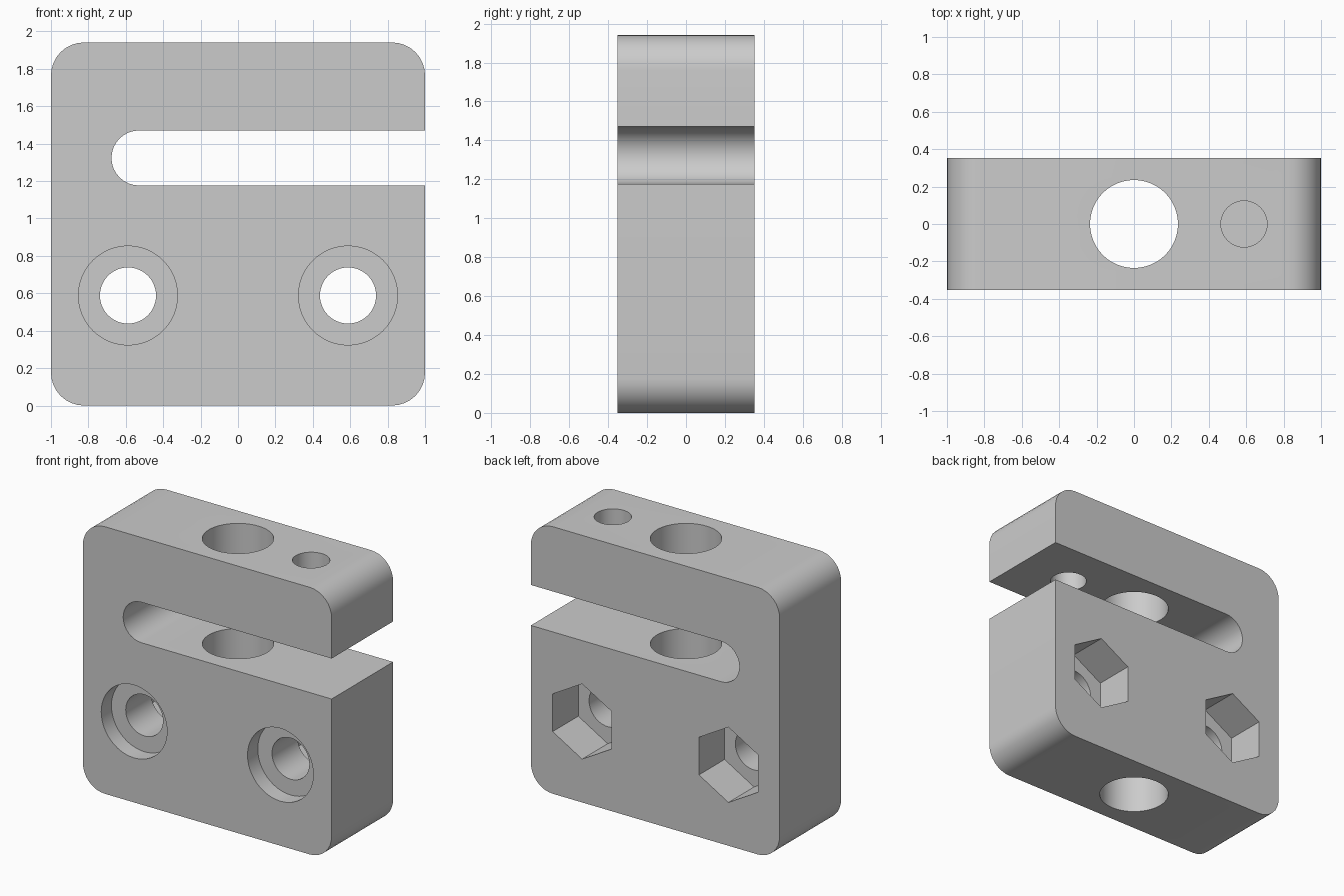
import bpy, bmesh
from math import sin, cos, radians

if "Cube" in bpy.data.objects:
    bpy.data.objects.remove(bpy.data.objects["Cube"])

MM = 2 / 34            # the block is 34 units wide
WIDTH, DEPTH, HEIGHT = 34 * MM, 12 * MM, 33 * MM
FRONT, BACK = -DEPTH / 2, DEPTH / 2
OVER = 0.1             # cutter overshoot past the surface


def arc(cx, cy, r, start, end, steps):
    """Points along an arc, angles in degrees."""
    angles = [radians(start + (end - start) * i / steps) for i in range(steps + 1)]
    return [(cx + r * cos(a), cy + r * sin(a)) for a in angles]


def polygon(cx, cy, r, sides):
    """Closed regular polygon with one corner pointing up."""
    return arc(cx, cy, r, 90, 450, sides)[:-1]


def prism(name, outline, lo, hi, axis):
    """Extrude a 2D outline between lo and hi along y or z."""
    bm = bmesh.new()

    def place(u, v, t):
        return (u, t, v) if axis == "y" else (u, v, t)

    base = bm.faces.new([bm.verts.new(place(u, v, lo)) for u, v in outline])
    top = bmesh.ops.extrude_face_region(bm, geom=[base])["geom"]
    bmesh.ops.translate(bm, verts=[g for g in top if isinstance(g, bmesh.types.BMVert)],
                        vec=place(0, 0, hi - lo))
    bmesh.ops.recalc_face_normals(bm, faces=bm.faces)
    mesh = bpy.data.meshes.new(name)
    bm.to_mesh(mesh)
    bm.free()
    obj = bpy.data.objects.new(name, mesh)
    bpy.context.collection.objects.link(obj)
    return obj


def cut(target, cutter):
    """Subtract the cutter and discard it."""
    bpy.context.view_layer.objects.active = target
    mod = target.modifiers.new("cut", "BOOLEAN")
    mod.operation, mod.solver, mod.object = "DIFFERENCE", "EXACT", cutter
    bpy.ops.object.modifier_apply(modifier=mod.name)
    bpy.data.objects.remove(cutter)


# Block outline: rounded corners, with a round-ended slot open on the left side
r = 3 * MM
x, z = WIDTH / 2 - r, HEIGHT - r
slot_low, slot_high = 20 * MM, 25 * MM
outline = (arc(-x, r, r, 180, 270, 8) + arc(x, r, r, 270, 360, 8)
           + [(WIDTH / 2, slot_low)]
           + arc(-9 * MM, (slot_low + slot_high) / 2, 2.5 * MM, 270, 90, 16)
           + [(WIDTH / 2, slot_high)]
           + arc(x, z, r, 0, 90, 8) + arc(-x, z, r, 90, 180, 8))
block = prism("clamp_block", outline, FRONT, BACK, "y")

# Vertical rod bore through everything, clamp screw hole through the upper arm only
cut(block, prism("rod_bore", polygon(0, 0, 4 * MM, 48), -OVER, HEIGHT + OVER, "z"))
cut(block, prism("clamp_hole", polygon(10 * MM, 0, 2.1 * MM, 40),
                 slot_low + 0.1, HEIGHT + OVER, "z"))

# Mounting bolt holes: round recess in front, hexagonal nut pocket behind
for side in (-1, 1):
    cx, cz = side * 10 * MM, 10 * MM
    cut(block, prism("bolt_hole", polygon(cx, cz, 2.55 * MM, 48),
                     FRONT - OVER, BACK + OVER, "y"))
    cut(block, prism("bolt_recess", polygon(cx, cz, 4.5 * MM, 48),
                     FRONT - OVER, FRONT + 2 * MM, "y"))
    cut(block, prism("nut_pocket", polygon(cx, cz, 4.65 * MM, 6),
                     BACK - 5 * MM, BACK + OVER, "y"))

# Single grey material
grey = bpy.data.materials.new("light grey")
grey.use_nodes = True
colour = (0.6, 0.6, 0.6, 1)
grey.diffuse_color = colour
grey.node_tree.nodes["Principled BSDF"].inputs["Base Color"].default_value = colour
block.data.materials.clear()
block.data.materials.append(grey)

# Smooth curved walls, sharp rims
bpy.ops.object.select_all(action="DESELECT")
block.select_set(True)
bpy.context.view_layer.objects.active = block
bpy.ops.object.shade_smooth_by_angle(angle=radians(30))
